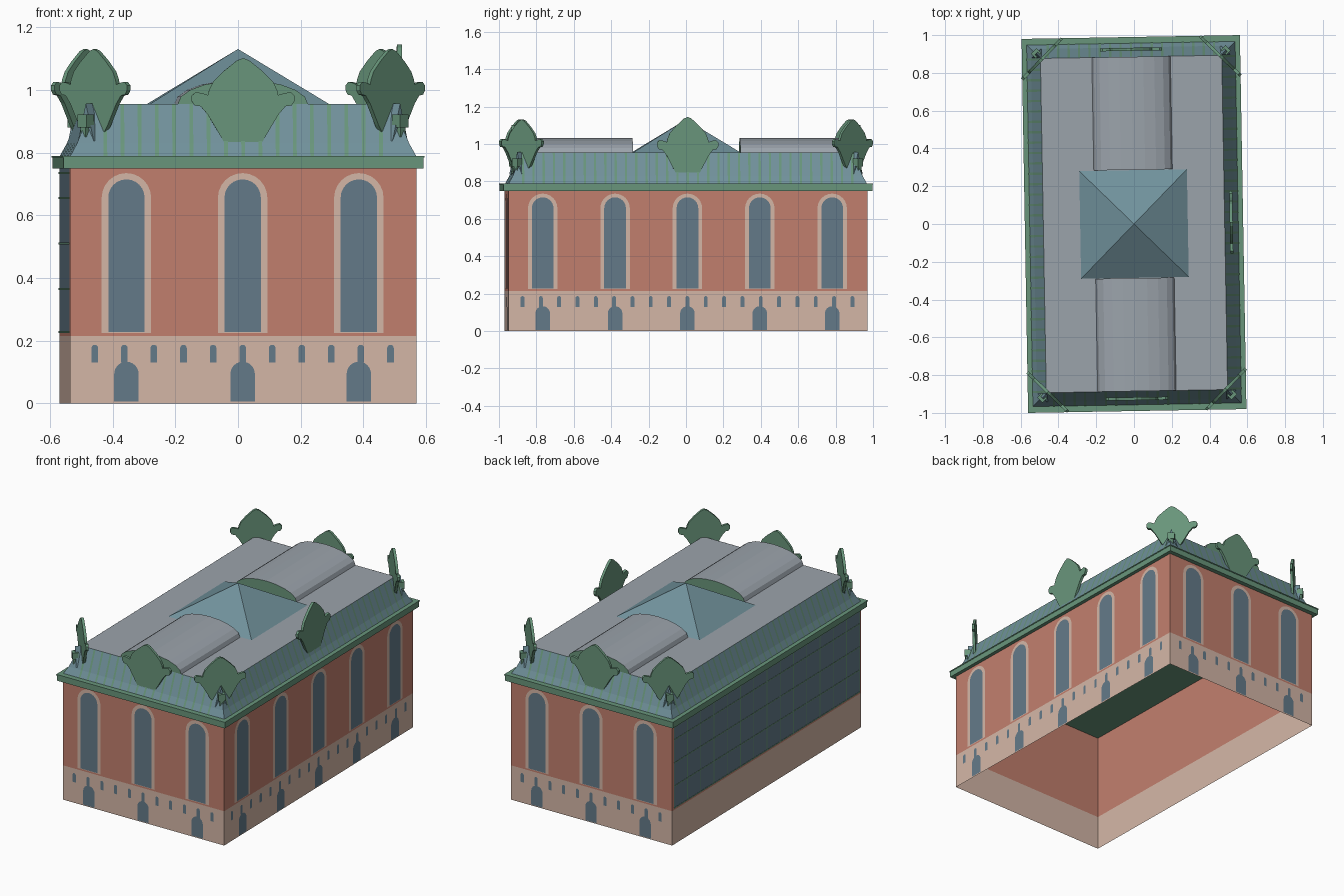
import bpy, bmesh
from math import radians, pi, sin, cos
from mathutils import Matrix, Vector

if "Cube" in bpy.data.objects:
    bpy.data.objects.remove(bpy.data.objects["Cube"])

TURN = Matrix.Rotation(radians(1.0), 4, 'Z')      # whole building sits slightly turned
HW, HL = 0.553, 0.96                              # wall half width / half length


def mat(name, r, g, b):
    m = bpy.data.materials.new(name)
    m.diffuse_color = [(c / 255) ** 2.2 for c in (r, g, b)] + [1]
    m.use_nodes = True
    m.node_tree.nodes["Principled BSDF"].inputs["Base Color"].default_value = m.diffuse_color
    return m


BRICK = mat("brick", 192, 126, 109)
STONE = mat("stone", 211, 181, 165)
GLASS = mat("glass", 100, 121, 136)
GREEN = mat("green_copper", 104, 148, 122)
ROOF = mat("blue_roof", 112, 144, 154)
GRAY = mat("gray_roof", 154, 162, 170)


class Part:
    """Collects geometry for one named object."""
    def __init__(self, name, material):
        self.name, self.mat, self.bm = name, material, bmesh.new()

    def poly(self, pts, M=Matrix()):
        return self.bm.faces.new([self.bm.verts.new(M @ Vector(p)) for p in pts])

    def prism(self, pts, vec, M=Matrix()):
        f = self.poly(pts, M)
        geo = bmesh.ops.extrude_face_region(self.bm, geom=[f], use_keep_orig=True)['geom']
        off = (M.to_3x3() @ Vector(vec))
        for v in geo:
            if isinstance(v, bmesh.types.BMVert):
                v.co += off

    def box(self, x0, x1, y0, y1, z0, z1, M=Matrix()):
        self.prism([(x0, y0, z0), (x1, y0, z0), (x1, y1, z0), (x0, y1, z0)], (0, 0, z1 - z0), M)

    def loft(self, rings):
        """Rings of (half x, half y, z) joined by quads."""
        vs = [[self.bm.verts.new((sx * a, sy * b, z)) for sx, sy in
               ((-1, -1), (1, -1), (1, 1), (-1, 1))] for a, b, z in rings]
        for lo, hi in zip(vs, vs[1:]):
            for i in range(4):
                j = (i + 1) % 4
                self.bm.faces.new((lo[i], lo[j], hi[j], hi[i]))

    def done(self, recalc=True):
        if recalc:
            bmesh.ops.recalc_face_normals(self.bm, faces=self.bm.faces[:])
        self.bm.transform(TURN)
        me = bpy.data.meshes.new(self.name)
        self.bm.to_mesh(me)
        self.bm.free()
        me.materials.append(self.mat)
        ob = bpy.data.objects.new(self.name, me)
        bpy.context.collection.objects.link(ob)
        return ob


def arch(u, z0, z1, w, d):
    """Round-headed opening outline on a facade, d in front of the wall."""
    r = w / 2
    top = [(u + r * cos(pi * i / 12), -d, z1 - r + r * sin(pi * i / 12)) for i in range(13)]
    return [(u - r, -d, z0), (u + r, -d, z0)] + top


def side(angle, dist):
    return Matrix.Rotation(radians(angle), 4, 'Z') @ Matrix.Translation((0, -dist, 0))


# Walls: open sheets, stone base and brick storey
base = Part("stone_base", STONE)
base.loft([(HW, HL, 0), (HW, HL, 0.215)])
base.done()
wall = Part("brick_walls", BRICK)
wall.loft([(HW, HL, 0.215), (HW, HL, 0.752)])
wall.done()

# Windows, surrounds, cellar doors and slots on front, right and back
frames, panes = Part("window_surrounds", STONE), Part("window_panes", GLASS)
doors, slots = Part("cellar_doors", GLASS), Part("cellar_slots", GLASS)
for a, dist, n, step, ns, sstep in ((0, HL, 3, 0.371, 11, 0.0944),
                                    (90, HW, 5, 0.387, 19, 0.098),
                                    (180, HL, 3, 0.371, 11, 0.0944)):
    M = side(a, dist)
    for i in range(n):
        u = (i - (n - 1) / 2) * step
        frames.poly(arch(u - 0.002, 0.225, 0.735, 0.158, 0.001), M)
        panes.poly(arch(u - 0.002, 0.228, 0.715, 0.116, 0.002), M)
        doors.poly(arch(u - 0.002, 0.006, 0.133, 0.078, 0.002), M)
    for i in range(ns):
        slots.poly(arch((i - (ns - 1) / 2) * sstep - 0.002, 0.13, 0.187, 0.021, 0.001), M)
for p in (frames, panes, doors, slots):
    p.done(False)

# Glazed curtain wall on the left side, with flat posts and slim rails
L = side(-90, HW)
glazing, bars = Part("curtain_wall", GLASS), Part("curtain_wall_bars", GREEN)
glazing.poly([(-0.945, -0.001, 0.225), (0.945, -0.001, 0.225),
              (0.945, -0.001, 0.75), (-0.945, -0.001, 0.75)], L)
for z in (0.228, 0.365, 0.51, 0.655, 0.735):
    bars.box(-0.945, 0.945, -0.003, -0.0015, z - 0.003, z + 0.003, L)
for i in range(15):
    u = -0.942 + i * 1.884 / 14
    bars.poly([(u - 0.003, -0.002, 0.225), (u + 0.003, -0.002, 0.225),
               (u + 0.003, -0.002, 0.75), (u - 0.003, -0.002, 0.75)], L)
glazing.done(False)
bars.done(False)

# Cornice, closed underneath
cornice = Part("cornice", GREEN)
cornice.box(-0.575, 0.575, -0.987, 0.987, 0.75, 0.784)
cornice.box(-0.578, 0.578, -0.99, 0.99, 0.784, 0.79)
cornice.done()

# Flared mansard roof with standing seams
TW, TL = 0.48, 0.885
PROFILE = [(0.073, 0.788), (0.05, 0.83), (0.03, 0.88), (0, 0.955)]
mansard = Part("mansard_roof", ROOF)
mansard.loft([(TW + o, TL + o, z) for o, z in PROFILE])
mansard.done()
seams = Part("roof_seams", GREEN)
for a, dist, half in ((0, TL, TW), (90, TW, TL), (180, TL, TW), (270, TW, TL)):
    M = side(a, dist)
    n = int(half / 0.055)
    for i in range(-n, n + 1):
        u = i * 0.055
        for (o0, z0), (o1, z1) in zip(PROFILE, PROFILE[1:]):
            seams.poly([(u - 0.006, -o0 - 0.001, z0), (u + 0.006, -o0 - 0.001, z0),
                        (u + 0.006, -o1 - 0.001, z1), (u - 0.006, -o1 - 0.001, z1)], M)
bmesh.ops.remove_doubles(seams.bm, verts=seams.bm.verts[:], dist=1e-5)
seams.done(False)
deck = Part("flat_roof", GRAY)
deck.poly([(-TW, -TL, 0.955), (TW, -TL, 0.955), (TW, TL, 0.955), (-TW, TL, 0.955)])
deck.done(False)

# Two barrel vaults with green end walls
vault, ends = Part("barrel_vaults", GRAY), Part("vault_end_walls", GREEN)
arc = [(0.208 * cos(pi * i / 10), 0.955 + 0.077 * sin(pi * i / 10)) for i in range(11)]
for a in (0, 180):
    M = side(a, 0)
    for (x0, z0), (x1, z1) in zip(arc, arc[1:]):
        vault.poly([(x0, -TL, z0), (x0, -0.287, z0), (x1, -0.287, z1), (x1, -TL, z1)], M)
    ends.poly([(x, -TL, z) for x, z in arc], M)
    ends.poly([(x, -0.287, z) for x, z in reversed(arc)], M)
bmesh.ops.remove_doubles(vault.bm, verts=vault.bm.verts[:], dist=1e-5)
vault.done(False)
ends.done(False)

# Central pyramid skylight
pyramid = Part("pyramid_roof", ROOF)
q = [(-0.285, -0.285, 0.956), (0.285, -0.285, 0.956), (0.285, 0.285, 0.956), (-0.285, 0.285, 0.956)]
for i in range(4):
    pyramid.poly([q[i], q[(i + 1) % 4], (0, 0, 1.131)])
pyramid.done(False)

# Scrolled shields: three mid-side, four on the corners
HALF = [(0.12, 0.975), (0.38, 0.86), (0.58, 0.75), (0.66, 0.66), (0.68, 0.61), (0.80, 0.63),
        (0.92, 0.64), (1, 0.60), (1, 0.55), (0.94, 0.50), (0.82, 0.49), (0.68, 0.40), (0.42, 0.16)]


def shield(part, M, w, z0, z1, foot, t=0.016):
    h = HALF + [(foot, 0)]
    pts = [(0, 1)] + h + [(-u, v) for u, v in reversed(h)]
    part.prism([(u * w, -t / 2, z0 + v * (z1 - z0)) for u, v in pts], (0, t, 0), M)


mids = Part("side_shields", GREEN)
for a, dist, top in ((0, 0.925, 1.102), (90, 0.515, 1.145), (180, 0.925, 1.102)):
    shield(mids, side(a, dist), 0.165, 0.80, top, 0.25)
mids.done()
corners = Part("corner_shields", GREEN)
posts, gables = Part("corner_posts", GREEN), Part("corner_gables", ROOF)
for a, sx, sy in ((45, 1, -1), (135, 1, 1), (225, -1, 1), (315, -1, -1)):
    M = Matrix.Translation((sx * 0.472, sy * 0.882, 0)) @ Matrix.Rotation(radians(a), 4, 'Z')
    shield(corners, M, 0.15, 0.84, 1.131, 0.2)
    # small block in front of a steep gable below the shield
    posts.box(-0.02, 0.02, -0.06, -0.025, 0.88, 0.922, M)
    posts.box(-0.012, 0.012, -0.055, -0.025, 0.85, 0.88, M)
    gables.prism([(-0.035, -0.042, 0.838), (-0.014, -0.042, 0.875), (0.014, -0.042, 0.875),
                  (0.035, -0.042, 0.838), (0, -0.042, 0.957)], (0, 0.03, 0), M)
for p in (corners, posts, gables):
    p.done()
